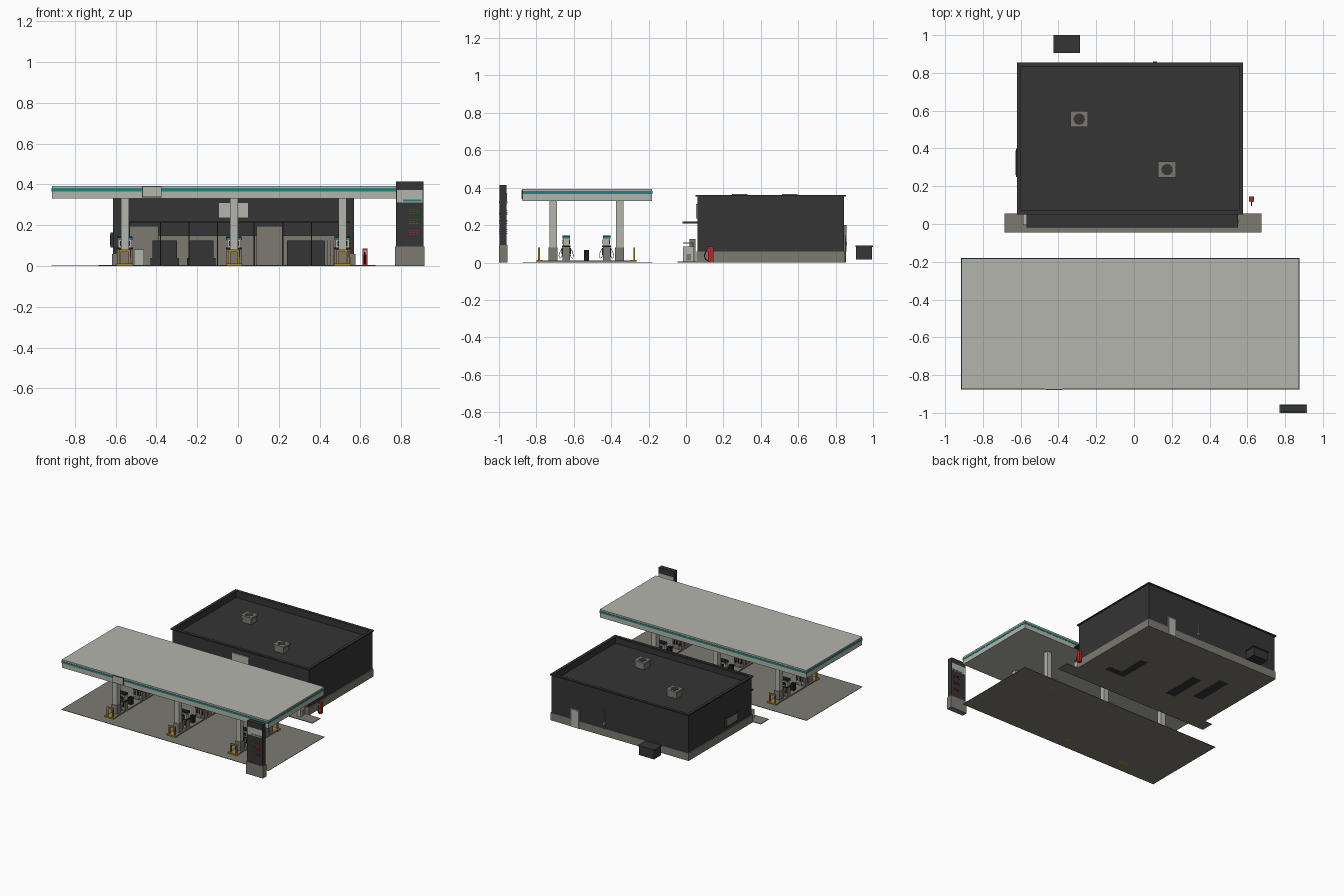
import bpy, bmesh, math
from mathutils import Matrix


def mat(name, r, g, b):
    m = bpy.data.materials.new(name)
    m.diffuse_color = (r, g, b, 1)
    return m


LIGHT = mat("light_grey", 0.46, 0.46, 0.42)
MID = mat("concrete_grey", 0.205, 0.195, 0.17)
DARK = mat("charcoal", 0.035, 0.035, 0.035)
BLACK = mat("black", 0.012, 0.012, 0.012)
TEAL = mat("teal", 0.02, 0.21, 0.2)
RED = mat("red", 0.42, 0.025, 0.02)
GOLD = mat("safety_yellow", 0.42, 0.25, 0.03)
WHITE = mat("white", 0.7, 0.7, 0.68)


def finish(name, bm, material):
    me = bpy.data.meshes.new(name)
    bm.to_mesh(me)
    bm.free()
    me.materials.append(material)
    ob = bpy.data.objects.new(name, me)
    bpy.context.collection.objects.link(ob)
    return ob


def boxes(name, material, *bounds):
    """One object made of boxes given as x0, x1, y0, y1, z0, z1."""
    bm = bmesh.new()
    for x0, x1, y0, y1, z0, z1 in bounds:
        m = Matrix.Translation(((x0 + x1) / 2, (y0 + y1) / 2, (z0 + z1) / 2))
        m = m @ Matrix.Diagonal((x1 - x0, y1 - y0, z1 - z0, 1))
        bmesh.ops.create_cube(bm, size=1, matrix=m)
    return finish(name, bm, material)


def ring(x0, x1, y0, y1, z0, z1, t):
    """Four boxes forming a rectangular frame of wall thickness t."""
    return [(x0, x1, y0, y0 + t, z0, z1), (x0, x1, y1 - t, y1, z0, z1),
            (x0, x0 + t, y0 + t, y1 - t, z0, z1), (x1 - t, x1, y0 + t, y1 - t, z0, z1)]


def cylinder(name, material, x, y, z0, z1, r, n=16):
    bm = bmesh.new()
    bmesh.ops.create_cone(bm, cap_ends=True, segments=n, radius1=r, radius2=r, depth=z1 - z0,
                          matrix=Matrix.Translation((x, y, (z0 + z1) / 2)))
    return finish(name, bm, material)


def tube(name, material, pts, r=0.002):
    cu = bpy.data.curves.new(name, 'CURVE')
    cu.dimensions = '3D'
    cu.bevel_depth = r
    cu.bevel_resolution = 1
    sp = cu.splines.new('POLY')
    sp.points.add(len(pts) - 1)
    for p, co in zip(sp.points, pts):
        p.co = (*co, 1)
    cu.materials.append(material)
    ob = bpy.data.objects.new(name, cu)
    bpy.context.collection.objects.link(ob)
    return ob


# --- Forecourt and canopy
boxes("forecourt_slab", MID, (-0.915, 0.875, -0.875, -0.18, 0, 0.003))
boxes("canopy", LIGHT, (-0.913, 0.873, -0.873, -0.182, 0.33, 0.393))
boxes("canopy_stripe", TEAL, *ring(-0.915, 0.875, -0.875, -0.18, 0.366, 0.382, 0.003))
boxes("canopy_panel_frame", DARK, (-0.47, -0.375, -0.877, -0.872, 0.337, 0.391))
boxes("canopy_panel", LIGHT, (-0.467, -0.378, -0.879, -0.876, 0.34, 0.388))

# --- Pump islands
for cx in (-0.555, -0.02, 0.512):
    boxes("island", MID, (cx - 0.036, cx + 0.036, -0.79, -0.275, 0, 0.012))
    boxes("island_end", GOLD, *[(cx - 0.04, cx + 0.04, y, y + 0.035, 0, 0.013)
                                for y in (-0.8, -0.3)])
    for y in (-0.785, -0.277):
        boxes("guard_hoop", GOLD, (cx - 0.028, cx - 0.018, y - 0.005, y + 0.005, 0.01, 0.08),
              (cx + 0.018, cx + 0.028, y - 0.005, y + 0.005, 0.01, 0.08),
              (cx - 0.018, cx + 0.018, y - 0.005, y + 0.005, 0.068, 0.08))
    for y in (-0.71, -0.355):
        boxes("canopy_column", LIGHT, (cx - 0.02, cx + 0.02, y - 0.02, y + 0.02, 0.01, 0.332))
        boxes("column_base", MID, (cx - 0.024, cx + 0.024, y - 0.024, y + 0.024, 0.01, 0.08))
    for y in (-0.64, -0.425):
        boxes("pump_body", MID, (cx - 0.038, cx + 0.038, y - 0.02, y + 0.02, 0.01, 0.082))
        boxes("pump_shelf", BLACK, (cx - 0.04, cx + 0.04, y - 0.023, y + 0.023, 0.082, 0.09))
        boxes("pump_head", LIGHT, (cx - 0.034, cx + 0.034, y - 0.017, y + 0.017, 0.09, 0.128))
        boxes("pump_band", TEAL, (cx - 0.039, cx + 0.039, y - 0.02, y + 0.02, 0.128, 0.138))
        boxes("pump_cap", BLACK, (cx - 0.038, cx + 0.038, y - 0.02, y + 0.02, 0.138, 0.145))
        for s in (-1, 1):
            f = y + s * 0.019
            boxes("pump_screen", BLACK, (cx - 0.024, cx + 0.024, f - 0.003, f, 0.098, 0.122))
            boxes("pump_nozzles", BLACK, *[(cx + d - 0.005, cx + d + 0.005, f - 0.006, f + 0.006,
                                            0.045, 0.078) for d in (-0.024, 0, 0.024)])
            for d in (-0.024, 0.024):
                tube("pump_hose", WHITE, [(cx + d, y + s * a, z) for a, z in
                                          ((0.02, 0.08), (0.032, 0.06), (0.04, 0.035),
                                           (0.034, 0.022), (0.024, 0.03), (0.02, 0.05))])
    boxes("litter_bin", BLACK, (cx - 0.014, cx + 0.014, -0.545, -0.518, 0.012, 0.066))

# --- Shop shell, open at the glazed front
boxes("shop_floor", MID, (-0.615, 0.573, 0.055, 0.848, 0, 0.006))
boxes("shop_walls", DARK,
      (-0.612, -0.6, 0.062, 0.846, 0.06, 0.355), (0.558, 0.57, 0.062, 0.846, 0.06, 0.355),
      (-0.6, 0.558, 0.834, 0.846, 0.06, 0.355), (-0.6, 0.558, 0.062, 0.075, 0.21, 0.355),
      (-0.6, -0.53, 0.062, 0.075, 0.06, 0.21), (0.49, 0.558, 0.062, 0.075, 0.06, 0.21))
boxes("wall_base", MID,
      (-0.618, -0.6, 0.055, 0.85, 0, 0.06), (0.558, 0.576, 0.055, 0.85, 0, 0.06),
      (-0.6, 0.558, 0.834, 0.85, 0, 0.06), (-0.6, -0.53, 0.055, 0.075, 0, 0.06),
      (0.49, 0.558, 0.055, 0.075, 0, 0.06))
boxes("roof", DARK, (-0.605, 0.563, 0.07, 0.84, 0.3, 0.31))
boxes("parapet_cap", DARK, *ring(-0.62, 0.578, 0.05, 0.855, 0.353, 0.362, 0.022))
boxes("sidewalk", MID, (-0.685, 0.675, -0.045, 0.055, 0, 0.005))
boxes("awning", DARK, (-0.57, 0.55, -0.018, 0.064, 0.21, 0.219))
boxes("shop_sign", LIGHT, (-0.095, 0.052, 0.054, 0.063, 0.235, 0.312))
boxes("window_frame", DARK, *[(x - 0.003, x + 0.003, 0.062, 0.07, 0.005, 0.21)
                              for x in (-0.38, -0.24, -0.1, -0.01, 0.08, 0.22, 0.36)])

# --- Shop interior
boxes("interior_wainscot", MID, (-0.6, 0.558, 0.825, 0.834, 0.006, 0.15))
boxes("interior_doors", MID, (-0.53, -0.39, 0.815, 0.826, 0.006, 0.195),
      (0.09, 0.215, 0.815, 0.826, 0.006, 0.195))
for x, y in ((-0.18, 0.34), (-0.36, 0.43)):
    boxes("shelf_unit", DARK, (x - 0.07, x + 0.07, y - 0.15, y + 0.15, 0.001, 0.04),
          (x - 0.06, x + 0.06, y - 0.15, y + 0.15, 0.04, 0.125))
    boxes("shelf_foot", DARK, (x - 0.04, x + 0.04, y - 0.15, y + 0.15, -0.0005, 0.01))
boxes("sales_counter", DARK, (0.24, 0.31, 0.16, 0.45, 0.001, 0.125),
      (0.31, 0.42, 0.16, 0.23, 0.001, 0.125))
boxes("counter_foot", DARK, (0.24, 0.3, 0.17, 0.44, -0.0005, 0.01),
      (0.3, 0.41, 0.17, 0.22, -0.0005, 0.01))

# --- Fittings along the shop front
boxes("ice_chest", LIGHT, (-0.51, -0.46, -0.012, 0.04, 0.005, 0.082))
boxes("vending_box", LIGHT, (0.52, 0.55, -0.015, 0.042, 0.005, 0.085),
      (0.52, 0.55, -0.015, 0.042, 0.103, 0.108),
      (0.533, 0.537, 0.034, 0.04, 0.085, 0.103))
boxes("vending_panel", MID, (0.549, 0.553, 0.002, 0.026, 0.01, 0.045))
boxes("side_box", LIGHT, (-0.587, -0.568, -0.005, 0.05, 0.005, 0.07))
boxes("display_rack", MID, *[(x - 0.002, x + 0.002, 0.02, 0.05, 0.005, 0.125)
                             for x in (0.425, 0.44, 0.455, 0.47)])

# --- Back and side wall details
boxes("back_door_frame", MID, (0.32, 0.4, 0.844, 0.853, 0, 0.145))
boxes("back_door", LIGHT, (0.33, 0.39, 0.85, 0.8545, 0, 0.135))
boxes("back_pipe", MID, (0.107, 0.115, 0.845, 0.858, 0.06, 0.2))
boxes("meter_box", MID, (0.1, 0.122, 0.845, 0.86, 0.09, 0.11))
boxes("side_vent", DARK, (-0.625, -0.61, 0.25, 0.4, 0.09, 0.165))
boxes("side_vent_grille", MID, (-0.628, -0.623, 0.26, 0.39, 0.1, 0.155))

# --- Rooftop fans
for x, y in ((-0.29, 0.555), (0.175, 0.288)):
    boxes("fan_housing", MID, (x - 0.04, x + 0.04, y - 0.036, y + 0.036, 0.31, 0.355),
          (x - 0.047, x + 0.047, y - 0.042, y + 0.042, 0.352, 0.366))
    cylinder("fan_opening", DARK, x, y, 0.36, 0.3675, 0.03)

# --- Waste container behind the shop
boxes("waste_container", DARK, (-0.42, -0.29, 0.91, 0.995, 0.015, 0.085))
boxes("container_lid", DARK, (-0.425, -0.285, 0.905, 1.0, 0.083, 0.092))

# --- Air pump beside the shop
boxes("air_pump", RED, (0.61, 0.635, 0.118, 0.146, 0, 0.087))
boxes("air_pump_panel", WHITE, (0.616, 0.63, 0.116, 0.119, 0.055, 0.075))
tube("air_hose", BLACK, [(0.622, 0.118, 0.07), (0.622, 0.104, 0.055), (0.622, 0.098, 0.035),
                         (0.622, 0.106, 0.015), (0.622, 0.118, 0.01)], 0.003)

# --- Roadside price sign
boxes("price_sign_base", MID, (0.77, 0.915, -1.0, -0.955, 0, 0.095))
boxes("price_sign_body", DARK, (0.776, 0.909, -0.996, -0.959, 0.095, 0.415))
for y in (-0.998, -0.96):
    boxes("price_sign_panel", LIGHT, (0.779, 0.906, y, y + 0.003, 0.312, 0.372))
for y in (-0.9995, -0.959):
    boxes("price_sign_stripe", TEAL, (0.81, 0.9, y, y + 0.0035, 0.317, 0.325))
    for z in (0.155, 0.207, 0.258):
        boxes("price_lights", RED, *[(x, x + 0.012, y, y + 0.0035, z + k * 0.009, z + k * 0.009 + 0.003)
                                     for x in (0.838, 0.856, 0.874) for k in range(3)])
